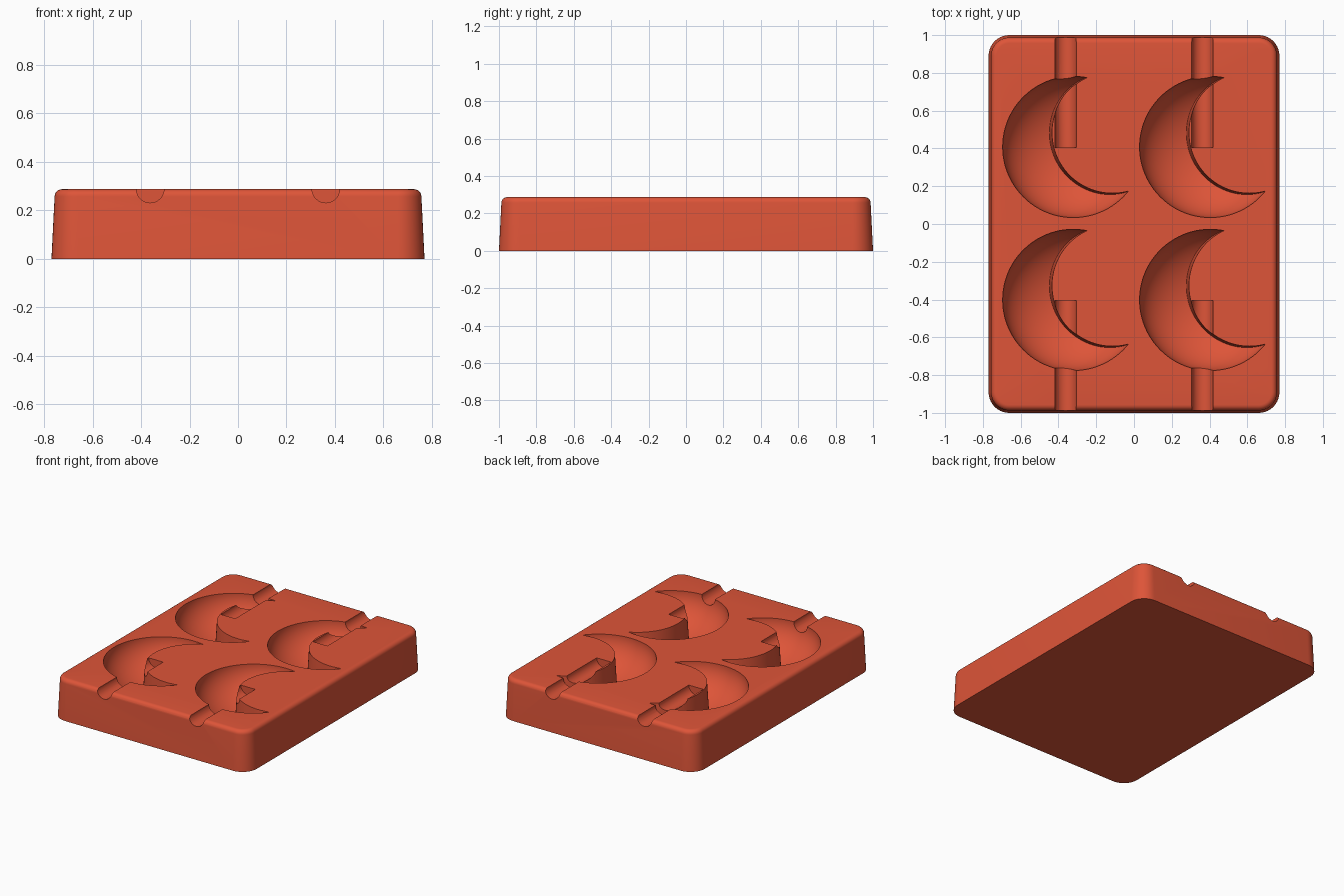
import bpy, bmesh
from math import cos, sin, pi
from mathutils import Matrix

HEIGHT = 0.287
BOWL_RIM, BOWL_DEPTH = 0.374, 0.25

if "Cube" in bpy.data.objects:
    bpy.data.objects.remove(bpy.data.objects["Cube"], do_unlink=True)

red = bpy.data.materials.new("coral red")
red.use_nodes = True
red.diffuse_color = (0.73, 0.09, 0.04, 1)
red.node_tree.nodes["Principled BSDF"].inputs["Base Color"].default_value = red.diffuse_color


def make_object(name, bm):
    bmesh.ops.recalc_face_normals(bm, faces=bm.faces)
    mesh = bpy.data.meshes.new(name)
    bm.to_mesh(mesh)
    bm.free()
    obj = bpy.data.objects.new(name, mesh)
    bpy.context.collection.objects.link(obj)
    mesh.materials.append(red)
    return obj


def carve(target, cutter):
    """Subtract the cutter from the target and discard it."""
    mod = target.modifiers.new("carve", "BOOLEAN")
    mod.operation, mod.solver, mod.object = "DIFFERENCE", "EXACT", cutter
    bpy.context.view_layer.objects.active = target
    bpy.ops.object.modifier_apply(modifier=mod.name)
    bpy.data.objects.remove(cutter, do_unlink=True)


def loft(bm, rings):
    """Skin a stack of closed loops and cap both ends."""
    for low, high in zip(rings, rings[1:]):
        for i in range(len(low)):
            j = (i + 1) % len(low)
            bm.faces.new((low[i], low[j], high[j], high[i]))
    bm.faces.new(rings[0][::-1])
    bm.faces.new(rings[-1])


def rounded_ring(bm, z, inset, radius=0.11, steps=10):
    """One rounded-rectangle loop of the block."""
    ring = []
    for i, (sx, sy) in enumerate([(1, 1), (-1, 1), (-1, -1), (1, -1)]):
        for k in range(steps + 1):
            a = (i + k / steps) * pi / 2
            ring.append(bm.verts.new((sx * (0.77 - radius) + (radius - inset) * cos(a),
                                      sy * (1 - radius) + (radius - inset) * sin(a), z)))
    return ring


def make_block():
    """Slightly tapered tray with a rounded top rim."""
    bm = bmesh.new()
    edge = 0.03
    levels = [(0, 0)]
    for k in range(7):
        a = k / 6 * pi / 2
        levels.append((HEIGHT - edge + edge * sin(a), 0.013 + edge * (1 - cos(a))))
    loft(bm, [rounded_ring(bm, z, inset) for z, inset in levels])
    return make_object("mould_tray", bm)


def make_crescent(x, y):
    """Half-ellipsoid bowl with an off-centre, slightly tapered core removed."""
    bm = bmesh.new()
    bmesh.ops.create_uvsphere(
        bm, u_segments=96, v_segments=49, radius=1,
        matrix=Matrix.Translation((x, y, HEIGHT))
        @ Matrix.Diagonal((BOWL_RIM, BOWL_RIM, BOWL_DEPTH, 1)))
    bowl = make_object("crescent_cutter", bm)
    bm = bmesh.new()
    bmesh.ops.create_cone(
        bm, cap_ends=True, segments=96, radius1=0.344, radius2=0.284, depth=1,
        matrix=Matrix.Translation((x + 0.208, y + 0.076, 0.4)))
    carve(bowl, make_object("core_cutter", bm))
    return bowl


def make_channel(x, side, radius=0.057, steps=16):
    """U-shaped pouring channel running in from one end."""
    bm = bmesh.new()
    rings = []
    for y in (0.405, 1.2):
        points = [(radius * cos(a), HEIGHT + 0.001 + radius * sin(a))
                  for a in (pi + pi * k / steps for k in range(steps + 1))]
        points += [(radius, HEIGHT + 0.1), (-radius, HEIGHT + 0.1)]
        rings.append([bm.verts.new((x + px, side * y, pz)) for px, pz in points])
    loft(bm, rings)
    return make_object("channel_cutter", bm)


tray = make_block()
for column in (-0.3625, 0.3625):
    for side in (-1, 1):
        carve(tray, make_crescent(column + 0.041, side * 0.405 + 0.003))
        carve(tray, make_channel(column, side))

bpy.ops.object.select_all(action="DESELECT")
tray.select_set(True)
bpy.context.view_layer.objects.active = tray
bpy.ops.object.shade_smooth_by_angle(angle=pi / 6)
